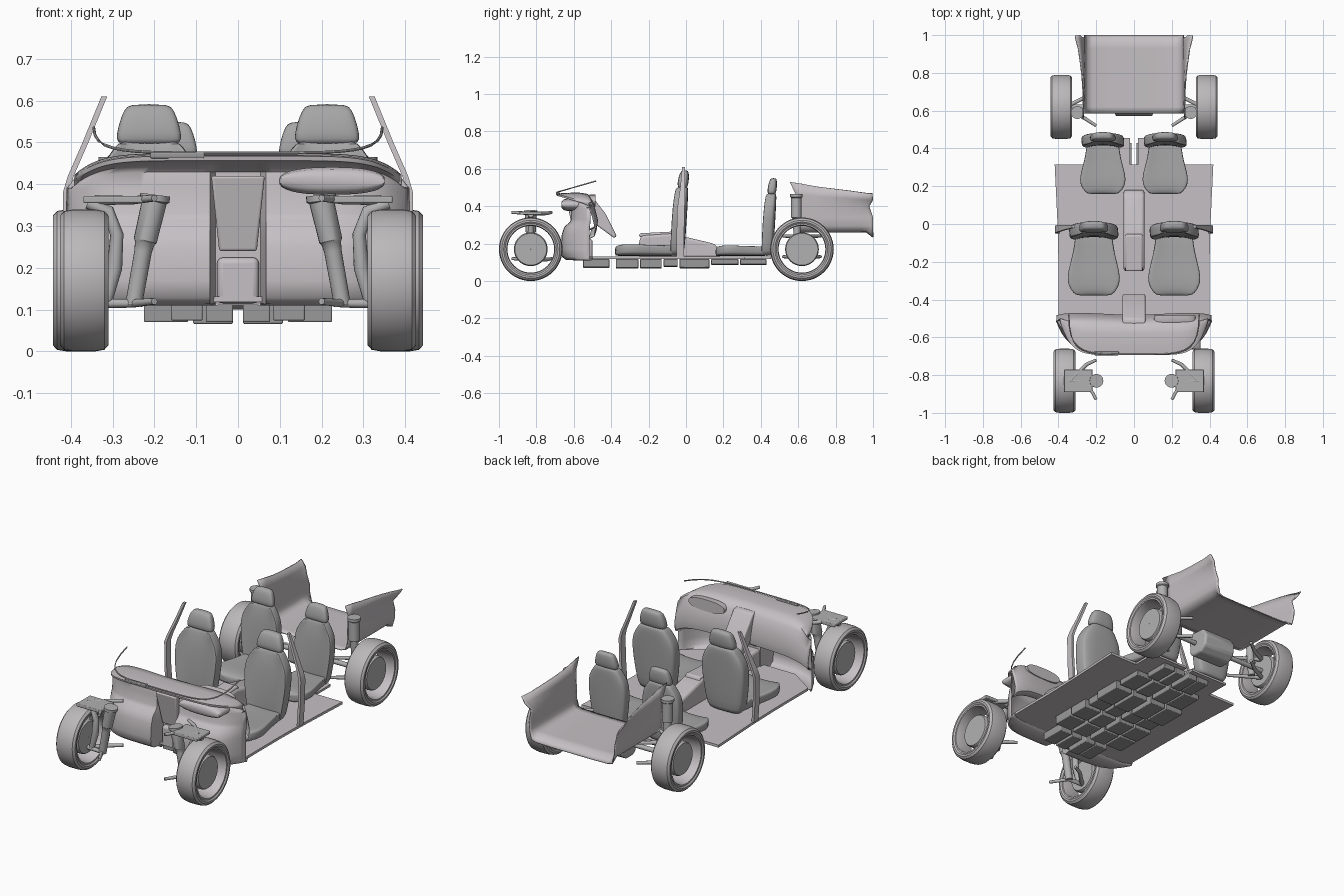
import bpy, bmesh, math
from mathutils import Vector

if "Cube" in bpy.data.objects:
    bpy.data.objects.remove(bpy.data.objects["Cube"])

def mat(name, c):
    m = bpy.data.materials.new(name)
    m.diffuse_color = (*c, 1)
    m.use_nodes = True
    m.node_tree.nodes["Principled BSDF"].inputs["Base Color"].default_value = m.diffuse_color
    return m

BODY = mat("warm light grey", (0.56, 0.53, 0.55))
SEAT = mat("seat grey", (0.38, 0.38, 0.38))
METAL = mat("metal grey", (0.44, 0.44, 0.44))
TYRE = mat("tyre grey", (0.50, 0.48, 0.49))
DARK = mat("battery grey", (0.32, 0.32, 0.32))

def finish(name, bm, m, angle=35, bevel=0, subsurf=0, solid=0):
    bmesh.ops.recalc_face_normals(bm, faces=bm.faces)
    me = bpy.data.meshes.new(name)
    bm.to_mesh(me)
    bm.free()
    o = bpy.data.objects.new(name, me)
    bpy.context.collection.objects.link(o)
    me.materials.append(m)
    if solid:
        mod = o.modifiers.new("solid", 'SOLIDIFY')
        mod.thickness, mod.offset = solid, 0
    if bevel:
        mod = o.modifiers.new("bevel", 'BEVEL')
        mod.width, mod.segments = bevel, 3
    if subsurf:
        o.modifiers.new("sub", 'SUBSURF').levels = subsurf
        o.modifiers["sub"].render_levels = subsurf
    bpy.ops.object.select_all(action='DESELECT')
    bpy.context.view_layer.objects.active = o
    o.select_set(True)
    bpy.ops.object.shade_smooth_by_angle(angle=math.radians(angle))
    return o

def loft(name, rings, m, closed=True, caps=True, loop=False, **kw):
    bm = bmesh.new()
    vs = [[bm.verts.new(p) for p in r] for r in rings]
    n = len(vs[0])
    for i in range(len(vs) if loop else len(vs) - 1):
        a, b = vs[i], vs[(i + 1) % len(vs)]
        for j in range(n if closed else n - 1):
            bm.faces.new((a[j], a[(j + 1) % n], b[(j + 1) % n], b[j]))
    if closed and caps and not loop:
        bm.faces.new(vs[0])
        bm.faces.new(vs[-1])
    return finish(name, bm, m, **kw)

def box(name, x0, x1, y0, y1, z0, z1, m, bevel=0):
    r = lambda z: [(x0, y0, z), (x1, y0, z), (x1, y1, z), (x0, y1, z)]
    return loft(name, [r(z0), r(z1)], m, bevel=bevel)

def prism(name, prof, x0, x1, m, bevel=0):
    return loft(name, [[(x, y, z) for y, z in prof] for x in (x0, x1)], m, bevel=bevel)

def revolve(name, prof, cx, cy, cz, m, n=48):
    # closed (x, r) profile around the wheel axis
    return loft(name, [[(cx + x, cy + r * math.cos(2 * math.pi * i / n), cz + r * math.sin(2 * math.pi * i / n))
                        for x, r in prof] for i in range(n)], m, loop=True)

def rod(name, pts, radii, m, n=14):
    # tube through points with a radius at each one
    pts = [Vector(p) for p in pts]
    rings = []
    for i, p in enumerate(pts):
        d = pts[min(i + 1, len(pts) - 1)] - pts[max(i - 1, 0)]
        a = d.cross(Vector((0.03, 1, 0.02))).normalized()
        if abs(d.normalized().y) > 0.9:
            a = d.cross(Vector((0, 0, 1))).normalized()
        b = d.cross(a).normalized()
        r = radii[i] if isinstance(radii, (list, tuple)) else radii
        rings.append([p + r * (math.cos(2 * math.pi * k / n) * a + math.sin(2 * math.pi * k / n) * b) for k in range(n)])
    return loft(name, rings, m)

def pw(v, e):
    return math.copysign(abs(v) ** e, v)

# seats: cushion, backrest with bolsters, headrest
def seat(name, cx, cy, sx, sy, sz):
    T = lambda x, y, z: (cx + x * sx, cy + y * sy, 0.13 + (z - 0.13) * sz)
    ang = [2 * math.pi * k / 24 for k in range(24)]
    def upright(part, rows, bol):
        rings = []
        for z, w, y, d in rows:
            ring = []
            for t in ang:
                c, s = pw(math.cos(t), .7), pw(math.sin(t), .7)
                ring.append(T(w * c, y + d * s - (bol * (abs(c) ** 3) * 1.0 if s <= 0 else 0) * (w > .05), z))
            rings.append(ring)
        loft(name + part, rings, SEAT, subsurf=1, angle=60)
    upright("_backrest", [(.135, .085, -.03, .02), (.15, .105, -.03, .03), (.25, .122, -.025, .034), (.36, .135, -.018, .034),
                          (.43, .125, -.012, .032), (.475, .092, -.006, .028), (.50, .075, -.003, .024), (.505, .05, -.003, .015)], .035)
    upright("_headrest", [(.495, .07, -.008, .018), (.505, .08, -.008, .028), (.54, .074, -.004, .03), (.58, .06, .002, .024),
                          (.592, .046, .004, .014)], .008)
    rings = []
    for y, w, h in [(-.37, .085, .17), (-.36, .105, .185), (-.31, .142, .192), (-.24, .138, .19), (-.15, .11, .185), (-.06, .10, .185), (-.03, .09, .18)]:
        ring = []
        for t in ang:
            c, s = pw(math.cos(t), .6), pw(math.sin(t), .6)
            mid, hh = (h + .135) / 2, (h - .135) / 2
            ring.append(T(w * c, y, mid + hh * s + (.02 * abs(c) ** 3 if s >= 0 else 0)))
        rings.append(ring)
    loft(name + "_cushion", rings, SEAT, subsurf=1, angle=60)

for s, side in ((1, "left"), (-1, "right")):
    seat("front_seat_" + side, s * .213, -.01, 1, 1, 1)
    seat("rear_seat_" + side, s * .165, .465, .87, .83, .91)

# wheels: tyre, rim barrel, brake disc
tyre = [(-.05, .134), (-.058, .145), (-.058, .155), (-.048, .166), (-.025, .17), (.025, .17),
        (.048, .166), (.058, .155), (.058, .145), (.05, .134)]
rim = [(-.052, .137), (-.052, .129), (-.03, .125), (.03, .125), (.052, .129), (.052, .137)]
disc = [(-.03, .001), (-.03, .085), (-.022, .09), (.022, .09), (.03, .085), (.03, .001)]
for s, side in ((1, "left"), (-1, "right")):
    for end, x, y in (("front", .368, -.83), ("rear", .385, .62)):
        revolve(f"{end}_tyre_{side}", tyre, s * x, y, .17, TYRE)
        revolve(f"{end}_rim_{side}", rim, s * x, y, .17, BODY)
        revolve(f"{end}_brake_disc_{side}", disc, s * x, y, .17, METAL)
    # front suspension
    rod("front_strut_" + side, [(s * .198, -.83, .375), (s * .2, -.83, .36), (s * .2, -.83, .359), (s * .222, -.83, .265),
                                (s * .223, -.83, .26), (s * .227, -.83, .24), (s * .25, -.83, .11)],
        [.036, .036, .03, .028, .024, .021, .02], METAL, 20)
    for z, n in ((.362, "upper"), (.115, "lower")):
        for y in (-.72, -.93):
            rod(f"front_{n}_arm_{side}", [(s * .2, y, z + .005), (s * .25, (y - .83) / 2 * .9 - .045, z), (s * .34, -.83, z)], [.008, .01, .012], METAL)
    box("front_arm_plate_" + side, *sorted((s * .22, s * .37)), -.89, -.77, .355, .372, METAL, .004)
    rod("front_knuckle_" + side, [(s * .36, -.83, .355), (s * .31, -.83, .335), (s * .29, -.83, .28), (s * .295, -.83, .2), (s * .315, -.83, .12)],
        [.014, .015, .016, .018, .014], METAL)
    # rear suspension
    rod("rear_strut_" + side, [(s * .30, .59, .465), (s * .30, .59, .45), (s * .30, .59, .445), (s * .30, .59, .34),
                               (s * .30, .59, .335), (s * .305, .6, .13)], [.034, .034, .028, .028, .02, .018], METAL, 20)
    for y in (.52, .72):
        for z in (.13, .24):
            rod("rear_arm_" + side, [(s * .20, y, z), (s * .27, (y + .61) / 2, z), (s * .36, .62, z)], [.008, .01, .011], METAL)
    rod("rear_axle_" + side, [(s * .09, .62, .17), (s * .37, .62, .17)], .013, METAL)
    # centre pillar
    rows = [(.402, .13, -.03, .02), (.41, .25, -.03, .02), (.412, .38, -.028, .02), (.40, .42, -.024, .018), (.365, .50, -.018, .013), (.32, .61, -.012, .008)]
    loft("pillar_" + side, [[(s * (x - .007), y - w, z), (s * (x + .007), y - w, z), (s * (x + .007), y + w, z), (s * (x - .007), y + w, z)]
                            for x, z, y, w in rows], BODY)
    # rear floor plate and battery modules
    box("rear_floor_" + side, *sorted((s * .02, s * .25)), .30, .455, .118, .13, BODY)
    for y0, y1, x1, z0 in ((-.55, -.41, .16, .07), (-.375, -.255, .225, .066), (-.245, -.13, .225, .066),
                           (-.12, -.045, .21, .075), (-.035, .125, .225, .068), (.135, .28, .21, .085), (.29, .43, .15, .085)):
        box("battery_module_" + side, *sorted((s * .012, s * x1 * .48)), y0, y1, z0, .118, DARK, .004)
        box("battery_module_" + side, *sorted((s * x1 * .53, s * x1)), y0, y1, z0 + .004, .118, DARK, .004)

# rear motor
prism("rear_motor", [(.575, .12), (.60, .10), (.66, .10), (.70, .13), (.71, .19), (.68, .235), (.59, .24), (.57, .2)], -.1, .1, METAL, .012)

# floor
edge = [(.25, -.6), (.40, -.5), (.40, -.2), (.405, 0), (.412, .15), (.42, .315)]
loft("floor", [[(-x, y, .118), (x, y, .118), (x, y, .132), (-x, y, .132)] for x, y in edge], BODY)

# centre console
prism("console", [(-.25, .125), (-.25, .22), (-.235, .245), (-.08, .255), (0, .235), (.15, .2), (.18, .17), (.18, .125)], -.055, .055, BODY, .015)
prism("armrest", [(-.25, .235), (-.25, .255), (-.06, .265), (-.05, .24)], -.045, .045, BODY, .008)

# firewall, cowl and dashboard as one shell
prof = [(-.50, .125), (-.58, .112), (-.64, .115), (-.662, .13), (-.668, .17), (-.662, .25), (-.648, .29), (-.622, .312), (-.612, .33),
        (-.612, .39), (-.605, .43), (-.62, .447), (-.69, .458), (-.692, .466), (-.66, .468), (-.58, .472), (-.52, .465),
        (-.495, .44), (-.48, .39), (-.465, .33), (-.47, .29), (-.50, .275)]
rings = []
for i in range(61):
    x = -.41 + .82 * i / 60
    s = abs(x) / .41
    k = s ** 7
    ring = []
    for j, (y, z) in enumerate(prof):
        if abs(x) < .055 and 2 <= j <= 10:
            y = max(y, -.575)
        if y < -.5:
            y = -.5 + (y + .5) * (1 - .9 * k)
        elif j > 15:
            y -= .02 * k
        if j > 9:
            z -= .05 * k
        if j >= 16:
            y -= .02 * (1 - s)
        ring.append((x * (.95 if 11 <= j <= 16 else 1), y, z))
    rings.append(ring)
loft("dashboard_shell", rings, BODY, closed=False, angle=50, solid=.004)

# centre stack, tunnel front and instrument pod
loft("firewall_centre_panel", [[(-w, y, z), (w, y, z), (w, y + .04, z), (-w, y + .04, z)] for z, y, w in ((.24, -.60, .045), (.42, -.635, .064))], BODY, bevel=.006)
box("tunnel_front", -.05, .05, -.60, -.50, .115, .225, BODY, .014)
prism("centre_stack", [(-.53, .455), (-.50, .45), (-.43, .36), (-.37, .24), (-.385, .23), (-.48, .30)], -.06, .06, BODY, .008)
for n, c, r in (("instrument_pod", (.225, -.615, .408), (.127, .05, .033)), ("instrument_cluster", (.215, -.505, .43), (.11, .025, .032))):
    loft(n, [[(c[0] + r[0] * pw(math.cos(t), .8), c[1] + r[1] * v, c[2] + r[2] * q * pw(math.sin(t), .8))
              for t in [2 * math.pi * k / 32 for k in range(32)]] for v, q in ((-1, .5), (-.8, .85), (-.4, 1), (.8, 1))], BODY, angle=60)

# windscreen base strip and vent
pts = []
for i in range(25):
    u = -1 + i / 12
    pts.append((.345 * math.sin(u * math.pi / 2) if abs(u) < 1 else .345 * u, -.69 + .21 * abs(u) ** 4, .475 + .06 * abs(u) ** 4))
rod("windscreen_base_strip", pts, .0035, BODY, 8)
box("cowl_vent", -.21, -.08, -.695, -.675, .462, .476, DARK, .004)

# open rear tub: floor with two flaring side walls
rings = []
for y, top, fl in ((.585, .53, .27), (.62, .52, .268), (.70, .505, .27), (.78, .495, .275), (.86, .485, .285), (.93, .475, .295), (.965, .47, .305), (.985, .468, .31)):
    half = []
    for x, z in ((.0, .262), (.12, .262), (.22, .264), (.248, .272), (.26, .295), (.262, .34), (.264, .40)):
        half.append((x, y - (.02 if z > .38 and y > .95 else 0), z - (.015 if y > .98 and z < .28 else 0)))
    half += [((fl + .264) / 2, y, (top + .40) / 2), (fl, y - (.03 if y < .6 else 0), top)]
    rings.append([(-x, yy, z) for x, yy, z in reversed(half[1:])] + half)
rings.append([(x, y + .015 if z < .45 else y + .012, z - .012 if z < .28 else z) for x, y, z in rings[-1]])
loft("rear_tub", rings, BODY, closed=False, angle=60, solid=.006)
